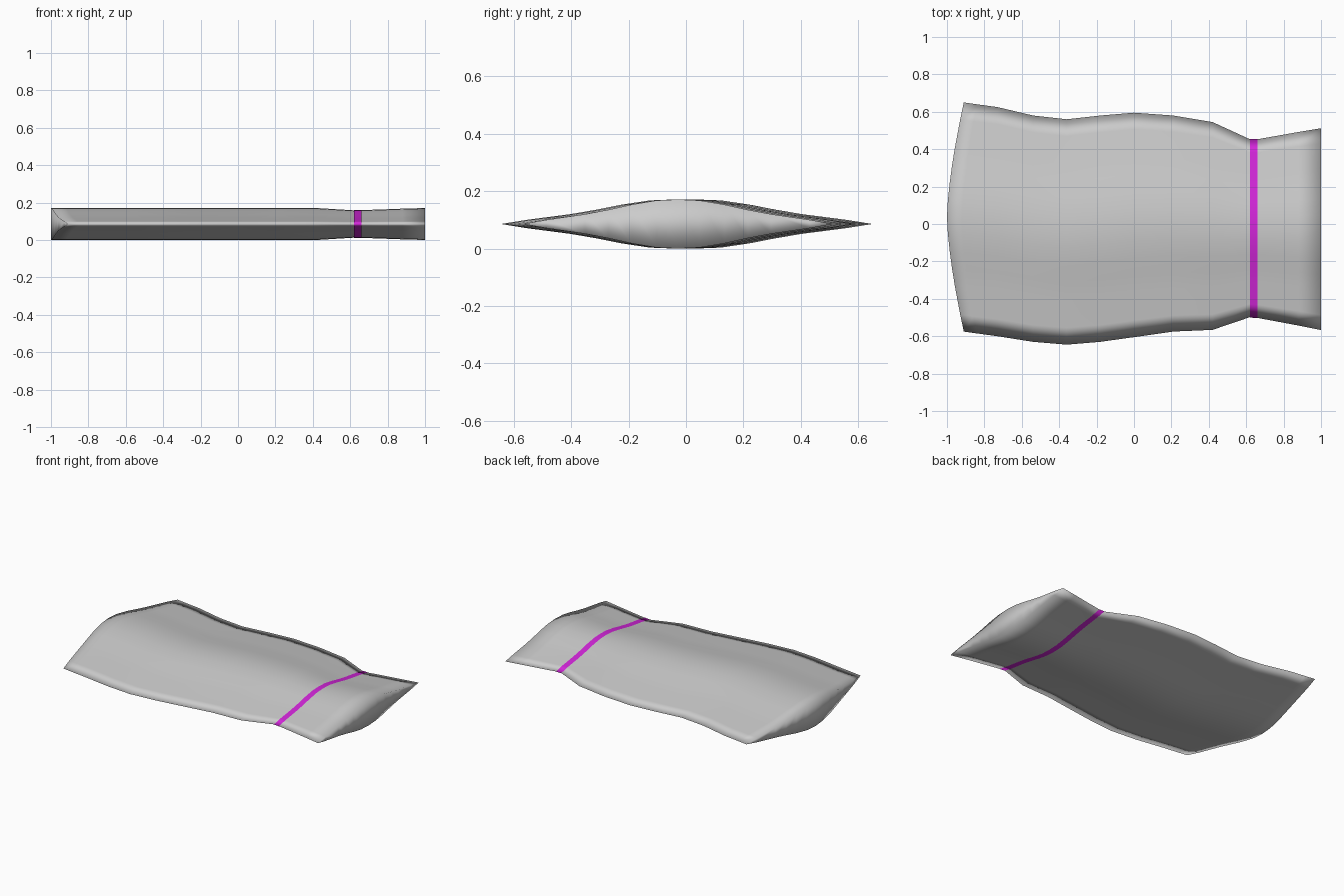
import bpy, bmesh

if "Cube" in bpy.data.objects:
    bpy.data.objects.remove(bpy.data.objects["Cube"])

MID_Z = 0.0855
# Half cross-section: (position across the width, share of the full thickness)
HALF = [(0, 1), (0.14, 0.96), (0.3, 0.79), (0.45, 0.58), (0.6, 0.40), (0.85, 0.17), (1, 0)]
PROFILE = [(-t, h) for t, h in HALF[:0:-1]] + HALF

# Stations along the pouch: x, bow of the edge, back y, front y, half thickness
STATIONS = [
    (-1.00, 0.09, 0.65, -0.575, 0.0855),
    (-0.92, 0.08, 0.64, -0.585, 0.0855),
    (-0.73, 0, 0.625, -0.60, 0.0855),
    (-0.54, 0, 0.58, -0.63, 0.0855),
    (-0.36, 0, 0.56, -0.645, 0.0855),
    (-0.18, 0, 0.58, -0.63, 0.0855),
    (0.00, 0, 0.595, -0.605, 0.0855),
    (0.21, 0, 0.58, -0.575, 0.0855),
    (0.42, 0, 0.545, -0.566, 0.0855),
    (0.62, 0, 0.453, -0.498, 0.073),
    (0.66, 0, 0.453, -0.502, 0.074),
    (0.88, 0, 0.492, -0.543, 0.082),
    (1.00, 0, 0.512, -0.567, 0.0855),
]


def loft(name, stations, capped, grow=0.0):
    """Skin lens-shaped rings; grow lifts the skin a little outward."""
    bm = bmesh.new()
    rings = []
    n = len(PROFILE)
    for x, bow, back, front, half in stations:
        cy, hw = (back + front) / 2, (back - front) / 2 + grow
        top, bottom = [], []
        for t, h in PROFILE:
            px, py = x + bow * abs(t) ** 1.5, cy + hw * t
            dz = half * h + (grow if h else 0)
            top.append(bm.verts.new((px, py, MID_Z + dz)))
            bottom.append(bm.verts.new((px, py, MID_Z - dz)) if h else top[-1])
        rings.append((top, bottom))
    for a, b in zip(rings, rings[1:]):
        for side in (0, 1):
            for i in range(n - 1):
                bm.faces.new((a[side][i], b[side][i], b[side][i + 1], a[side][i + 1]))
    if capped:
        for top, bottom in (rings[0], rings[-1]):
            for i in range(n - 1):
                loop = [top[i], top[i + 1], bottom[i + 1], bottom[i]]
                bm.faces.new(list(dict.fromkeys(loop)))
    bmesh.ops.recalc_face_normals(bm, faces=bm.faces)
    for f in bm.faces:
        f.smooth = True
    me = bpy.data.meshes.new(name)
    bm.to_mesh(me)
    bm.free()
    ob = bpy.data.objects.new(name, me)
    bpy.context.collection.objects.link(ob)
    return ob


# Pouch body with closed ends
loft("pouch_body", STATIONS, True)

# Coloured band around the neck
band = loft("neck_band", STATIONS[9:11], False, 0.002)
mat = bpy.data.materials.new("band_magenta")
mat.diffuse_color = (0.65, 0.02, 0.7, 1)
mat.use_nodes = True
mat.node_tree.nodes["Principled BSDF"].inputs["Base Color"].default_value = mat.diffuse_color
band.data.materials.append(mat)
